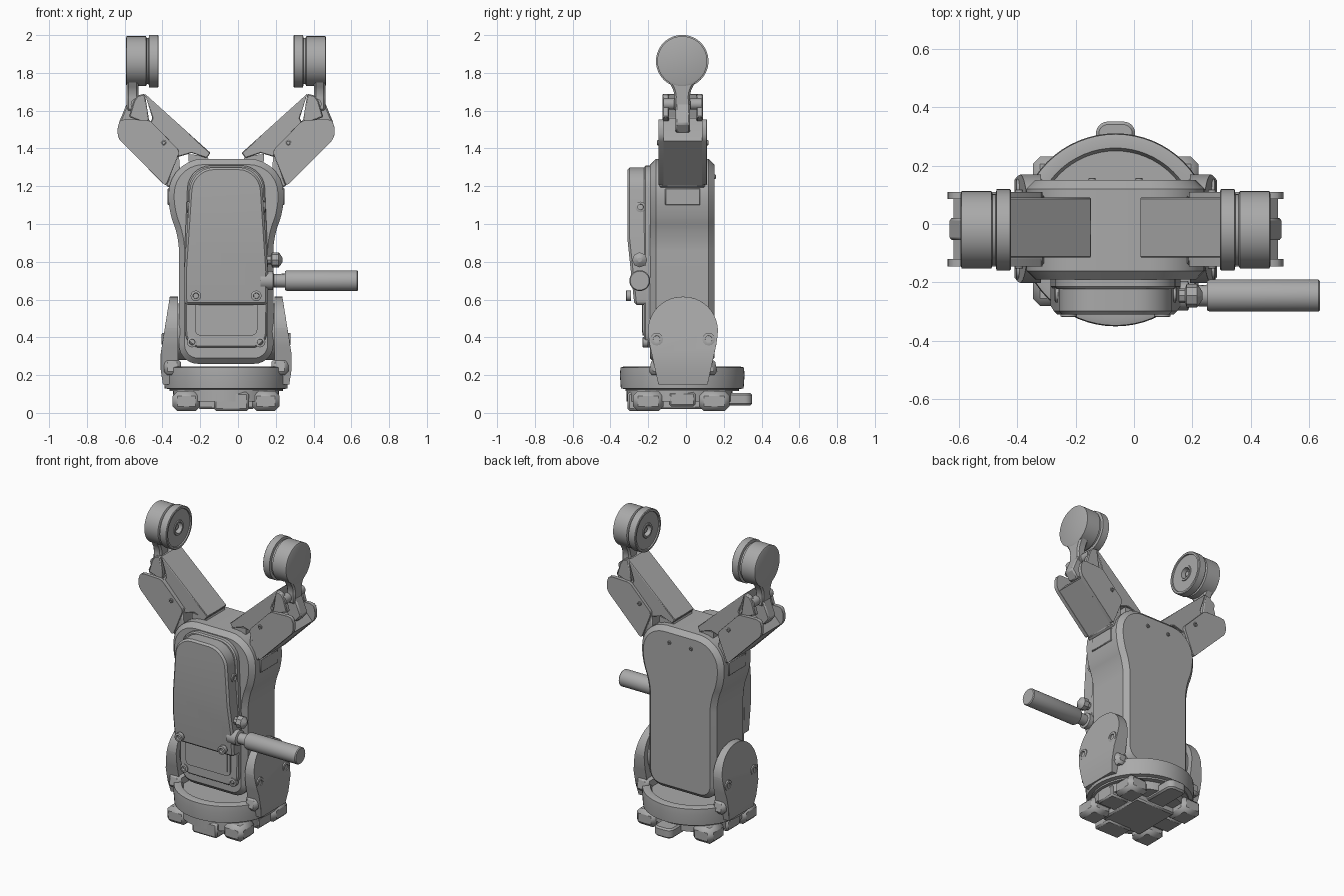
import bpy, bmesh
from math import pi, cos, sin, radians
from mathutils import Vector

if "Cube" in bpy.data.objects:
    bpy.data.objects.remove(bpy.data.objects["Cube"])

CX, CY = -0.063, -0.02          # centre line of the machine

grey = bpy.data.materials.new("mid_grey")
grey.use_nodes = True
grey.diffuse_color = (0.4, 0.4, 0.4, 1)
grey.node_tree.nodes["Principled BSDF"].inputs["Base Color"].default_value = (0.4, 0.4, 0.4, 1)


def rounded(points, steps=7):
    """Outline from (u, v, trim) corners; corners with a trim are filleted."""
    out, n = [], len(points)
    for i, (u, v, t) in enumerate(points):
        p = Vector((u, v))
        if not t:
            out.append(p)
            continue
        a = p + (Vector(points[i - 1][:2]) - p).normalized() * t
        b = p + (Vector(points[(i + 1) % n][:2]) - p).normalized() * t
        a2, b2 = a.lerp(p, 0.55), b.lerp(p, 0.55)
        for k in range(steps + 1):
            s = k / steps
            r = 1 - s
            out.append(a * r**3 + a2 * 3 * r * r * s + b2 * 3 * r * s * s + b * s**3)
    return out


def mirrored(half):
    """Close a right-hand half outline across the centre line."""
    return rounded(half + [(-u, v, t) for u, v, t in reversed(half)])


def ring(r, n=48, u=0.0, v=0.0):
    return [(u + r * cos(2 * pi * k / n), v + r * sin(2 * pi * k / n)) for k in range(n)]


def place(axis, u, v, w):
    return {"x": (w, u, v), "y": (u, w, v), "z": (u, v, w)}[axis]


def finish(name, bm, bevel=0.0, segments=1):
    bmesh.ops.recalc_face_normals(bm, faces=bm.faces)
    mesh = bpy.data.meshes.new(name)
    bm.to_mesh(mesh)
    bm.free()
    mesh.materials.append(grey)
    mesh.shade_smooth()
    mesh.set_sharp_from_angle(angle=radians(32))
    ob = bpy.data.objects.new(name, mesh)
    bpy.context.collection.objects.link(ob)
    if bevel:
        m = ob.modifiers.new("edge", "BEVEL")
        m.width, m.segments, m.limit_method = bevel, segments, "ANGLE"
        m.angle_limit = radians(40)
    return ob


def prism(name, outline, axis, a, b, bevel=0.0, cuts=(), segments=1):
    """Extrude an outline along an axis, then trim it with planes."""
    bm = bmesh.new()
    lo = [bm.verts.new(place(axis, u, v, a)) for u, v in outline]
    hi = [bm.verts.new(place(axis, u, v, b)) for u, v in outline]
    bm.faces.new(lo)
    bm.faces.new(hi)
    for i in range(len(lo)):
        bm.faces.new((lo[i - 1], lo[i], hi[i], hi[i - 1]))
    for co, no in cuts:
        res = bmesh.ops.bisect_plane(bm, geom=bm.verts[:] + bm.edges[:] + bm.faces[:],
                                     plane_co=co, plane_no=no, clear_outer=True)
        edges = [e for e in res["geom_cut"] if isinstance(e, bmesh.types.BMEdge)]
        bmesh.ops.edgeloop_fill(bm, edges=edges)
    return finish(name, bm, bevel, segments)


def box(name, x, y, z, bevel=0.0):
    return prism(name, [(x[0], y[0]), (x[1], y[0]), (x[1], y[1]), (x[0], y[1])], "z", *z, bevel)


def lathe(name, profile, axis, u, v, n=48):
    """Stack of (position, radius) rings along an axis, capped at both ends."""
    bm = bmesh.new()
    rows = [[bm.verts.new(place(axis, p, q, w)) for p, q in ring(r, n, u, v)] for w, r in profile]
    for r0, r1 in zip(rows, rows[1:]):
        for i in range(n):
            bm.faces.new((r0[i - 1], r0[i], r1[i], r1[i - 1]))
    bm.faces.new(rows[0])
    bm.faces.new(rows[-1])
    return finish(name, bm)


def screw(name, axis, u, v, w, d, r=0.028):
    """Low ring head with a hex socket; d is the outward direction."""
    lathe(name, [(w - d * 0.02, r), (w + d * 0.006, r), (w + d * 0.008, r * 0.8),
                 (w + d * 0.008, r * 0.55), (w - d * 0.01, r * 0.5)], axis, u, v, 12)


def shift(outline, du=CX):
    return [(u + du, v) for u, v in outline]


# --- turntable base and foot
lathe("base_disc", [(0.115, 0.30), (0.125, 0.30), (0.13, 0.325), (0.2, 0.33),
                    (0.24, 0.327), (0.245, 0.31), (0.245, 0.28), (0.225, 0.27)],
      "z", CX, CY, 64)
lathe("foot_flange", [(0.06, 0.25), (0.06, 0.28), (0.12, 0.28)], "z", CX, CY - 0.015, 48)
box("foot_core", (CX - 0.15, CX + 0.15), (-0.2, 0.13), (0.02, 0.1), 0.01)
box("front_foot", (CX - 0.065, CX + 0.12), (-0.31, -0.17), (0.01, 0.11), 0.012)
for s in (-1, 1):
    box("side_foot", (CX + s * 0.21 - 0.07, CX + s * 0.21 + 0.07), (-0.09, 0.05), (0.035, 0.11), 0.01)
    for y in (-0.21, 0.14):
        box("corner_foot", (CX + s * 0.21 - 0.073, CX + s * 0.21 + 0.073), (y - 0.07, y + 0.09),
            (0.01, 0.115), 0.025)
prism("rear_lug", shift(mirrored([(0.067, 0.12, 0), (0.067, 0.35, 0.04)])), "z", 0.04, 0.105, 0.01)

# --- main body: waisted case with wide rounded head
prism("main_body", shift(mirrored([(0.25, 0.26, 0.1), (0.25, 0.93, 0.07), (0.305, 1.07, 0.07),
                                   (0.305, 1.345, 0.185)])), "y", -0.19, 0.15, 0.03)
prism("front_frame", shift(mirrored([(0.215, 0.345, 0.08), (0.222, 0.8, 0), (0.2, 1.31, 0.12)])),
      "y", -0.222, -0.18, 0.008)
prism("front_cover", shift(mirrored([(0.22, 0.572, 0.02), (0.222, 0.75, 0), (0.185, 1.3, 0.12)])),
      "y", -0.31, -0.2, 0.012, cuts=[((0, -0.31, 0.92), (0, -0.38, -0.04))])
# raised border of the lower pocket
prism("lower_pocket_rim", shift(mirrored([(0.165, 0.41, 0.03), (0.165, 0.575, 0)])),
      "y", -0.23, -0.21)
prism("lower_pocket_panel", shift(mirrored([(0.145, 0.425, 0.02), (0.145, 0.575, 0)])),
      "y", -0.234, -0.215)
for s in (-1, 1):
    screw("cover_screw_top", "y", CX + s * 0.095, 1.24, -0.277, -1)
    screw("cover_screw_bottom", "y", CX + s * 0.16, 0.62, -0.31, -1)
    screw("frame_screw", "y", CX + s * 0.18, 0.375, -0.222, -1)
    screw("back_screw", "y", CX + s * 0.08, 1.25, 0.15, 1, 0.012)
    screw("cover_side_screw", "x", -0.24, 1.09, CX + s * 0.2, s)
    prism("head_side_panel", [(-0.11, 1.1), (0.075, 1.1), (0.075, 1.19), (-0.11, 1.19)],
          "x", CX + s * 0.29, CX + s * 0.309, 0.004)

# --- crank handle and knob on the left side
lathe("handle", [(0.25, 0.05), (0.26, 0.055), (0.63, 0.055), (0.636, 0.05)], "x", -0.245, 0.7, 40)
lathe("handle_stem", [(0.12, 0.05), (0.185, 0.05), (0.19, 0.035), (0.265, 0.038)], "x", -0.245, 0.7, 16)
lathe("knob", [(0.14, 0.025), (0.175, 0.025), (0.18, 0.04), (0.215, 0.04), (0.225, 0.028),
               (0.235, 0.012)], "x", -0.245, 0.81, 8)


# --- everything that exists on both sides
for s in (-1, 1):
    X = lambda d: CX + s * d
    flat = lambda pts: [(X(u), v) for u, v in pts]

    # upright ear holding the body, sloped on its outer face
    ear = [(0.185, 0.4, 0.05), (0.185, 0.615, 0.18), (-0.185, 0.615, 0.18), (-0.185, 0.4, 0.05),
           (-0.13, 0.15, 0), (0.13, 0.15, 0)]
    prism("ear", [(u - 0.016, v) for u, v in rounded(ear, 10)], "x", X(0.255), X(0.346), 0.008,
          cuts=[((X(0.342), 0, 0.34), (s, 0, 0.16)), ((X(0.345), 0, 0.22), (s, 0, -0.15))])
    prism("ear_saddle", [(-0.2, 0.2), (0.17, 0.2), (0.15, 0.29), (-0.18, 0.29)], "x",
          X(0.24), X(0.33), 0.02)
    lathe("ear_pivot", [(X(0.2), 0.15), (X(0.26), 0.15)], "x", -0.016, 0.43)
    for y in (-0.155, 0.12):
        screw("ear_screw", "x", y, 0.39, X(0.333), s, 0.034)

    # inclined arm: inner beam, wide casing, hinge bracket
    beam = [(0.43, 1.69), (0.47, 1.68), (0.49, 1.65), (0.515, 1.566), (0.405, 1.53), (0.257, 1.354),
            (0.183, 1.376), (0.103, 1.349), (0.082, 1.376)]
    prism("arm_beam", flat(beam[:1] + [(0.39, 1.56)] + beam[4:]), "y", -0.115, 0.09, 0.004)
    case = rounded([(0.574, 1.53, 0.025), (0.55, 1.555, 0.02), (0.405, 1.55, 0.02),
                    (0.245, 1.386, 0.02), (0.32, 1.2, 0.02), (0.574, 1.455, 0.025)], 4)
    for y in (-0.145, 0.085):
        prism("arm_side_plate", flat(case), "y", y, y + 0.025, 0.004)
    prism("arm_core", flat([(0.5, 1.5), (0.43, 1.56), (0.405, 1.55), (0.25, 1.386), (0.32, 1.205),
                            (0.555, 1.44)]), "y", -0.125, 0.09)
    prism("arm_bracket", flat([(0.32, 1.205), (0.288, 1.185), (0.24, 1.23), (0.25, 1.37)]),
          "y", -0.14, 0.1, 0.006)
    prism("arm_tab", flat([(0.2, 1.37), (0.1, 1.36), (0.09, 1.335), (0.2, 1.33)]), "y", -0.11, 0.085)
    screw("arm_side_screw", "y", X(0.33), 1.43, -0.145, -1, 0.014)
    screw("arm_side_screw", "y", X(0.33), 1.43, 0.11, 1, 0.014)

    # fork knuckle at the upper end
    for y in (-0.125, 0.055):
        prism("fork_cheek", flat(beam[:4] + [(0.405, 1.53)]), "y", y, y + 0.035, 0.006)
    prism("fork_centre", flat([(0.46, 1.64), (0.525, 1.64), (0.57, 1.53), (0.53, 1.48), (0.42, 1.53)]),
          "y", -0.055, 0.02, 0.008)
    lathe("fork_pin", [(-0.12, 0.03), (0.085, 0.03)], "y", X(0.475), 1.635, 20)

    # wheel-shaped end with its stem
    stem = [(0.1, 1.8, 0.03), (0.04, 1.7, 0.03), (0.045, 1.6, 0)]
    prism("wheel_stem", shift(mirrored(stem), CY), "x", X(0.465), X(0.526), 0.01)
    lathe("wheel", [(X(0.53), 0.122), (X(0.526), 0.132), (X(0.425), 0.132), (X(0.42), 0.122),
                    (X(0.41), 0.122), (X(0.407), 0.139), (X(0.361), 0.139), (X(0.357), 0.134),
                    (X(0.357), 0.122), (X(0.365), 0.12), (X(0.365), 0.05), (X(0.36), 0.048),
                    (X(0.36), 0.036), (X(0.39), 0.032), (X(0.39), 0.018), (X(0.375), 0.016)],
          "x", CY, 1.862, 56)
